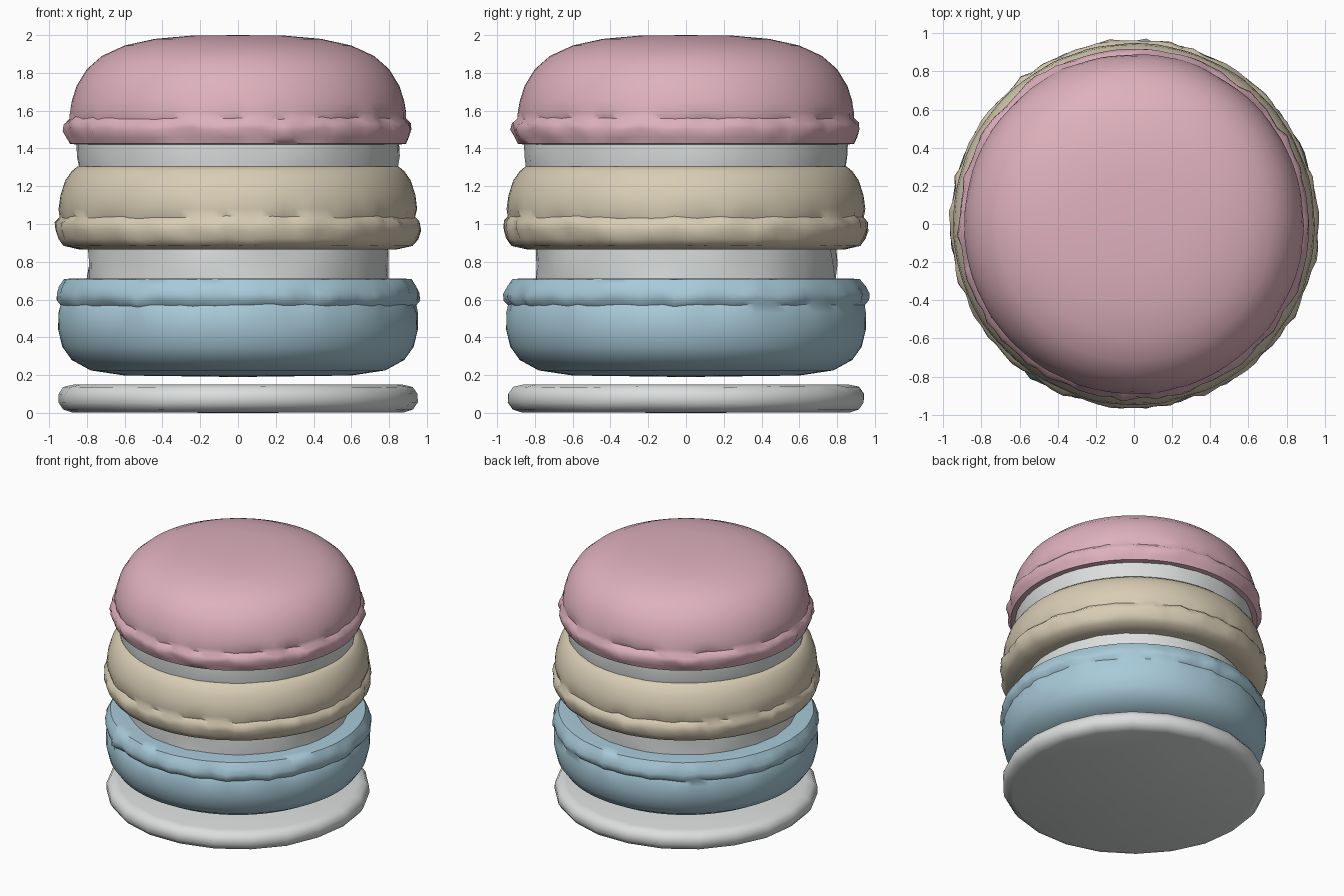
import bpy, bmesh, math
from mathutils import Vector, noise

cube = bpy.data.objects.get("Cube")
if cube:
    bpy.data.objects.remove(cube)


def material(name, rgb):
    m = bpy.data.materials.new(name)
    m.use_nodes = True
    m.diffuse_color = (*rgb, 1)
    m.node_tree.nodes["Principled BSDF"].inputs["Base Color"].default_value = (*rgb, 1)
    return m


pink = material("pink", (0.73, 0.44, 0.51))
cream = material("cream", (0.69, 0.61, 0.46))
blue = material("blue", (0.39, 0.59, 0.69))
white = material("white", (0.71, 0.73, 0.73))


def lathe(name, profile, mat, sides, seed):
    """Spin (radius, height, ruffle) points, top to bottom, with bumpy ruffles."""
    bm = bmesh.new()
    rings = []
    for r, z, ruffle in profile:
        if r == 0:
            rings.append([bm.verts.new((0, 0, z))])
            continue
        ring = []
        for i in range(sides):
            a = math.tau * i / sides
            c, s = math.cos(a), math.sin(a)
            bump = noise.noise(Vector((c * 9, s * 9, seed + z * 8)))
            lift = noise.noise(Vector((c * 9, s * 9, seed + 50)))
            rr = r + ruffle * bump
            ring.append(bm.verts.new((rr * c, rr * s, z + 0.8 * ruffle * lift)))
        rings.append(ring)
    for up, low in zip(rings, rings[1:]):
        for i in range(sides):
            j = (i + 1) % sides
            if len(up) == 1:
                bm.faces.new((up[0], low[i], low[j]))
            elif len(low) == 1:
                bm.faces.new((up[i], low[0], up[j]))
            else:
                bm.faces.new((up[i], low[i], low[j], up[j]))
    bmesh.ops.recalc_face_normals(bm, faces=bm.faces)
    mesh = bpy.data.meshes.new(name)
    bm.to_mesh(mesh)
    bm.free()
    mesh.materials.append(mat)
    ob = bpy.data.objects.new(name, mesh)
    bpy.context.collection.objects.link(ob)
    bpy.ops.object.select_all(action="DESELECT")
    ob.select_set(True)
    bpy.context.view_layer.objects.active = ob
    bpy.ops.object.shade_smooth_by_angle(angle=math.radians(50))
    return ob


# Domed top shell with a ruffled foot
lathe("top_shell", [
    (0, 2.0, 0), (0.25, 1.997, 0), (0.44, 1.98, 0), (0.6, 1.945, 0),
    (0.72, 1.89, 0), (0.8, 1.82, 0), (0.855, 1.73, 0), (0.88, 1.65, 0),
    (0.89, 1.59, 0.006), (0.885, 1.56, 0.02), (0.912, 1.535, 0.025),
    (0.918, 1.50, 0.025), (0.905, 1.46, 0.012), (0.89, 1.425, 0),
    (0.85, 1.42, 0), (0, 1.42, 0)], pink, 96, 1)

# Flat-topped middle shell
lathe("middle_shell", [
    (0, 1.305, 0), (0.85, 1.305, 0), (0.88, 1.28, 0), (0.915, 1.23, 0),
    (0.94, 1.15, 0), (0.948, 1.08, 0.006), (0.938, 1.035, 0.02),
    (0.962, 1.01, 0.025), (0.965, 0.97, 0.025), (0.95, 0.92, 0.012),
    (0.925, 0.885, 0.005), (0.84, 0.865, 0), (0, 0.865, 0)], cream, 96, 12)

# Upturned bottom shell, ruffle on its upper rim
lathe("bottom_shell", [
    (0, 0.71, 0), (0.86, 0.712, 0), (0.92, 0.708, 0.004), (0.942, 0.67, 0.015),
    (0.958, 0.63, 0.025), (0.958, 0.595, 0.025), (0.938, 0.57, 0.02),
    (0.952, 0.53, 0.006), (0.952, 0.44, 0), (0.93, 0.35, 0), (0.88, 0.28, 0),
    (0.78, 0.225, 0), (0.6, 0.198, 0), (0, 0.19, 0)], blue, 96, 23)

# Cream fillings between the shells
lathe("upper_filling", [
    (0, 1.43, 0), (0.855, 1.43, 0.008), (0.855, 1.36, 0.012),
    (0.845, 1.295, 0.01), (0, 1.295, 0)], white, 48, 34)
lathe("lower_filling", [
    (0, 0.875, 0), (0.795, 0.875, 0.012), (0.795, 0.79, 0.02),
    (0.795, 0.7, 0.012), (0, 0.7, 0)], white, 48, 45)

# Thin rounded base plate
lathe("base_plate", [
    (0, 0.15, 0), (0.87, 0.15, 0), (0.925, 0.137, 0.005), (0.95, 0.1, 0.006),
    (0.95, 0.055, 0.006), (0.925, 0.018, 0.005), (0.88, 0.003, 0),
    (0, 0, 0)], white, 22, 56)
